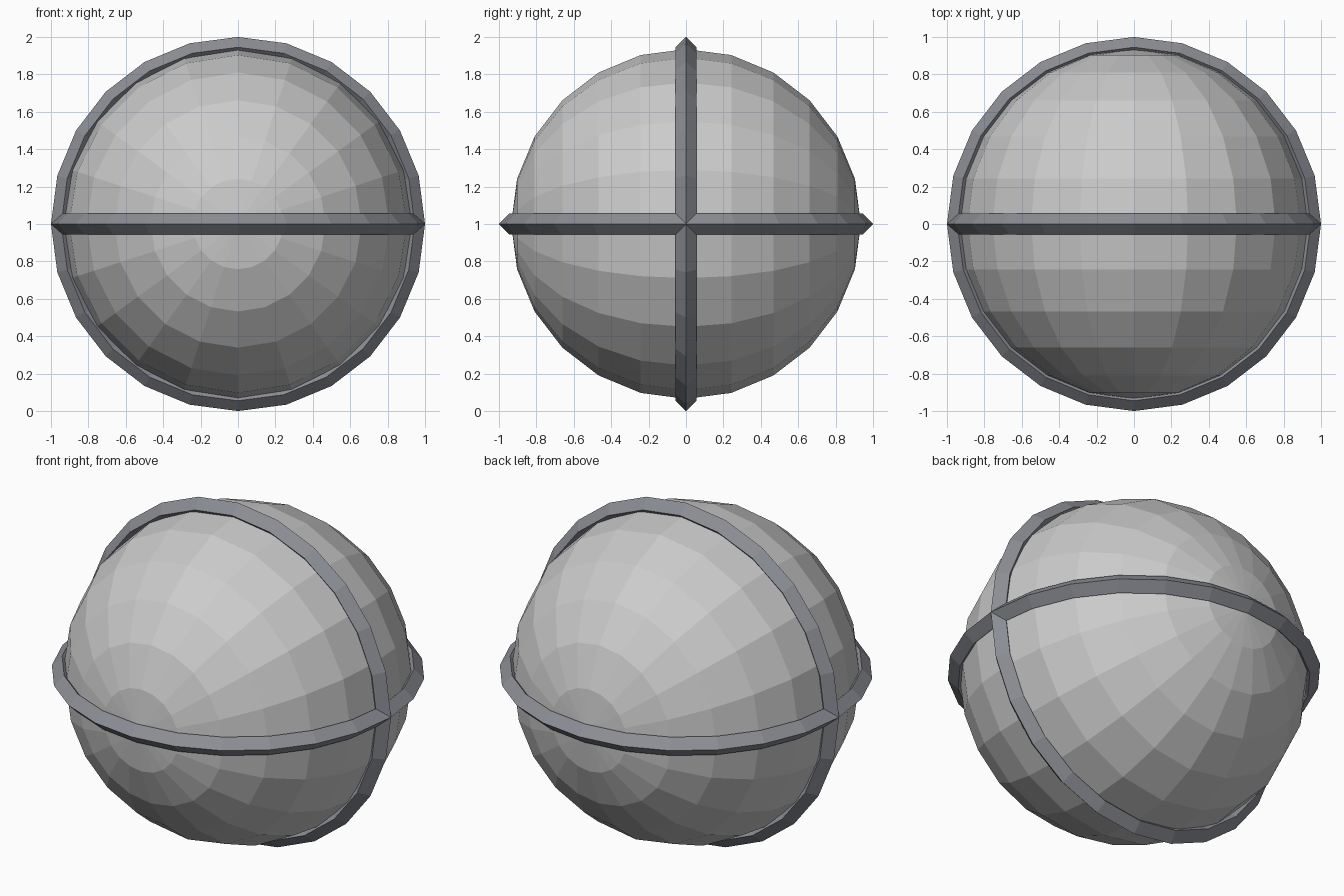
import bpy
from math import pi

cube = bpy.data.objects.get("Cube")
if cube:
    bpy.data.objects.remove(cube, do_unlink=True)

CENTRE = (0, 0, 1)
FACE_ON = (pi / 2, 0, 0)


def make_material(name, colour):
    mat = bpy.data.materials.new(name)
    mat.use_nodes = True
    mat.diffuse_color = colour
    bsdf = next(n for n in mat.node_tree.nodes if n.type == "BSDF_PRINCIPLED")
    bsdf.inputs["Base Color"].default_value = colour
    return mat


def finish(name, mat):
    obj = bpy.context.object
    obj.name = name
    obj.data.materials.append(mat)
    bpy.ops.object.shade_flat()


def add_band(name, rotation, mat):
    # Four-sided tube, so the band has a sharp outer ridge
    bpy.ops.mesh.primitive_torus_add(
        major_segments=24, minor_segments=4, major_radius=0.945,
        minor_radius=0.055, location=CENTRE, rotation=rotation)
    finish(name, mat)


light_grey = make_material("light grey", (0.6, 0.6, 0.6, 1))
slate_grey = make_material("slate grey", (0.26, 0.27, 0.30, 1))

# Ball with its poles at the front and back
bpy.ops.mesh.primitive_uv_sphere_add(
    segments=20, ring_count=12, radius=0.935, location=CENTRE, rotation=FACE_ON)
finish("ball", light_grey)

# Crossing bands
add_band("level_band", (0, 0, 0), slate_grey)
add_band("upright_band", FACE_ON, slate_grey)
